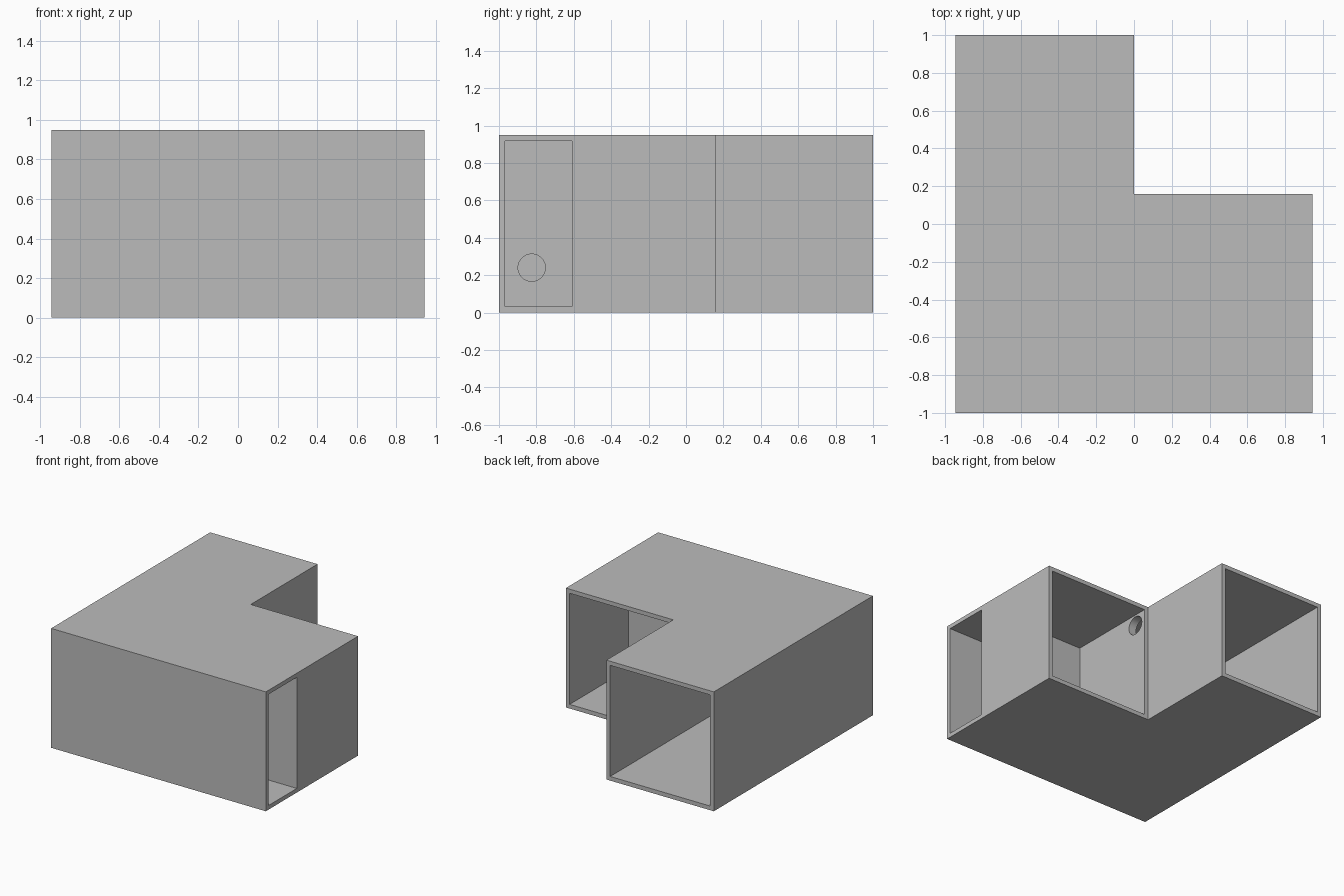
import bpy
import bmesh
from mathutils import Matrix

if "Cube" in bpy.data.objects:
    bpy.data.objects.remove(bpy.data.objects["Cube"], do_unlink=True)

HALF, HEIGHT, WALL = 0.945, 0.95, 0.033
FRONT, STEP, BACK = -1.0, 0.16, 1.0
CORRIDOR_BACK = -0.61

grey = bpy.data.materials.new("plain grey")
grey.use_nodes = True
colour = (0.5, 0.5, 0.5, 1)
grey.diffuse_color = colour
grey.node_tree.nodes["Principled BSDF"].inputs["Base Color"].default_value = colour


def make_object(name, bm):
    bmesh.ops.recalc_face_normals(bm, faces=bm.faces)
    mesh = bpy.data.meshes.new(name)
    bm.to_mesh(mesh)
    bm.free()
    mesh.materials.append(grey)
    obj = bpy.data.objects.new(name, mesh)
    bpy.context.collection.objects.link(obj)
    return obj


def box(name, x0, x1, y0, y1, z0, z1):
    bm = bmesh.new()
    size = Matrix.Diagonal((x1 - x0, y1 - y0, z1 - z0, 1))
    centre = Matrix.Translation(((x0 + x1) / 2, (y0 + y1) / 2, (z0 + z1) / 2))
    bmesh.ops.create_cube(bm, size=1, matrix=centre @ size)
    return make_object(name, bm)


def round_hole(name, y, z):
    bm = bmesh.new()
    place = Matrix.Translation((0, y, z)) @ Matrix.Rotation(1.5707963, 4, "Y")
    bmesh.ops.create_cone(bm, cap_ends=True, segments=48, radius1=0.073,
                          radius2=0.073, depth=0.2, matrix=place)
    return make_object(name, bm)


# L-shaped outer block
bm = bmesh.new()
outline = [(-HALF, FRONT), (HALF, FRONT), (HALF, STEP),
           (0, STEP), (0, BACK), (-HALF, BACK)]
base = bm.faces.new([bm.verts.new((x, y, 0)) for x, y in outline])
top = bmesh.ops.extrude_face_region(bm, geom=[base])["geom"]
bmesh.ops.translate(bm, vec=(0, 0, HEIGHT),
                    verts=[v for v in top if isinstance(v, bmesh.types.BMVert)])
shell = make_object("l_shaped_shell", bm)

# Rooms open at the back, front corridor open at the side, holes through the dividing wall
low, high = WALL, HEIGHT - WALL
inner_front = FRONT + WALL
cutters = [
    box("long_room_space", -HALF + WALL, -WALL, inner_front, BACK + 0.1, low, high),
    box("short_room_space", WALL, HALF - WALL, CORRIDOR_BACK + WALL, STEP + 0.1, low, high),
    box("corridor_space", WALL, HALF + 0.1, inner_front, CORRIDOR_BACK, low, high),
    round_hole("corridor_hole", -0.825, 0.24),
    round_hole("room_hole", 0.055, 0.83),
]
for cutter in cutters:
    cutter.hide_render = True
    cut = shell.modifiers.new(cutter.name, "BOOLEAN")
    cut.operation = "DIFFERENCE"
    cut.solver = "EXACT"
    cut.object = cutter

# Bake the cuts and drop the cutters
graph = bpy.context.evaluated_depsgraph_get()
graph.update()
baked = bpy.data.meshes.new_from_object(shell.evaluated_get(graph))
shell.modifiers.clear()
shell.data = baked
for cutter in cutters:
    bpy.data.objects.remove(cutter, do_unlink=True)

# Single grey finish with sharp edges
baked.materials.clear()
baked.materials.append(grey)
for face in baked.polygons:
    face.material_index = 0
bpy.ops.object.select_all(action="DESELECT")
shell.select_set(True)
bpy.context.view_layer.objects.active = shell
bpy.ops.object.shade_smooth_by_angle()
